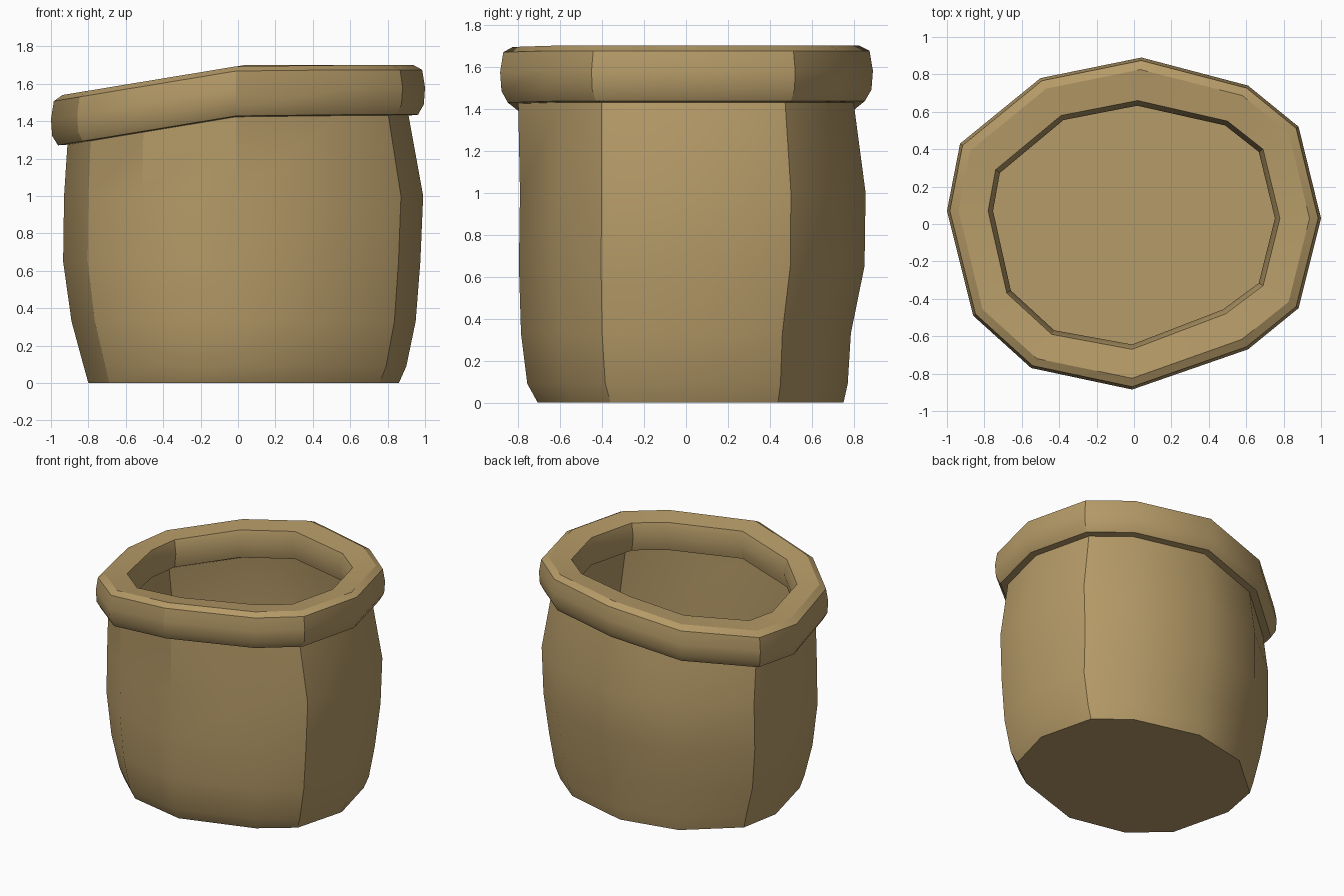
import bpy, bmesh

if "Cube" in bpy.data.objects:
    bpy.data.objects.remove(bpy.data.objects["Cube"])

# Twelve-sided rim outline and hole outline (irregular, seen from above)
OUTER = [(-1, .07), (-.86, -.49), (-.55, -.77), (-.01, -.885), (.61, -.67), (.88, -.45),
         (1, .03), (.88, .52), (.61, .74), (.04, .89), (-.50, .78), (-.93, .43)]
HOLE = [(-.78, .07), (-.68, -.37), (-.44, -.59), (-.01, -.67), (.49, -.48), (.69, -.33),
        (.78, .03), (.69, .40), (.50, .55), (.02, .66), (-.39, .58), (-.74, .29)]

# Body levels: z, reach to -x, +x, -y, +y
BODY = [(0, .80, .86, .71, .75), (.09, .825, .90, .76, .77), (.33, .89, .95, .79, .785),
        (.65, .935, .975, .80, .85), (1.0, .93, .99, .795, .855)]

# Rolled rim section: blend from hole (0) to outline (1), height
ROLL = [(.6, 1.43), (.83, 1.435), (.97, 1.49), (1, 1.58), (.93, 1.675), (.72, 1.70),
        (0, 1.68), (-.12, 1.58), (.0, 1.47), (.5, 1.425)]


def sag(x, z):
    """Lower the opening towards the left side."""
    return z + .165 * min(0, x - .03)


def body_ring(level, s=1.0, lift=0.0):
    z, xn, xp, yn, yp = level
    return [(x * s * (xn if x < 0 else xp), y / .89 * s * (yn if y < 0 else yp), z + lift)
            for x, y in OUTER]


def roll_ring(t, z):
    pts = [(h[0] + (o[0] - h[0]) * t, h[1] + (o[1] - h[1]) * t) for h, o in zip(HOLE, OUTER)]
    return [(x, y, sag(x, z)) for x, y in pts]


# Outer wall, rolled rim, then inner wall down to the inside floor
rings = [body_ring(b) for b in BODY]
rings += [roll_ring(t, z) for t, z in ROLL]
rings += [body_ring(b, .965, .03 if b[0] == 0 else 0) for b in reversed(BODY)]

bm = bmesh.new()
loops = [[bm.verts.new(p) for p in r] for r in rings]
n = len(OUTER)
for a, b in zip(loops, loops[1:]):
    for i in range(n):
        j = (i + 1) % n
        bm.faces.new((a[i], a[j], b[j], b[i]))
bm.faces.new(loops[0][::-1])
bm.faces.new(loops[-1])
bmesh.ops.recalc_face_normals(bm, faces=bm.faces)

mesh = bpy.data.meshes.new("open_sack")
bm.to_mesh(mesh)
bm.free()
sack = bpy.data.objects.new("open_sack", mesh)
bpy.context.collection.objects.link(sack)

# Burlap colour
mat = bpy.data.materials.new("burlap_tan")
mat.diffuse_color = (.468, .328, .138, 1)
mat.use_nodes = True
mat.node_tree.nodes["Principled BSDF"].inputs["Base Color"].default_value = mat.diffuse_color
mesh.materials.append(mat)

bpy.context.view_layer.objects.active = sack
sack.select_set(True)
bpy.ops.object.shade_smooth_by_angle(angle=.5236)
